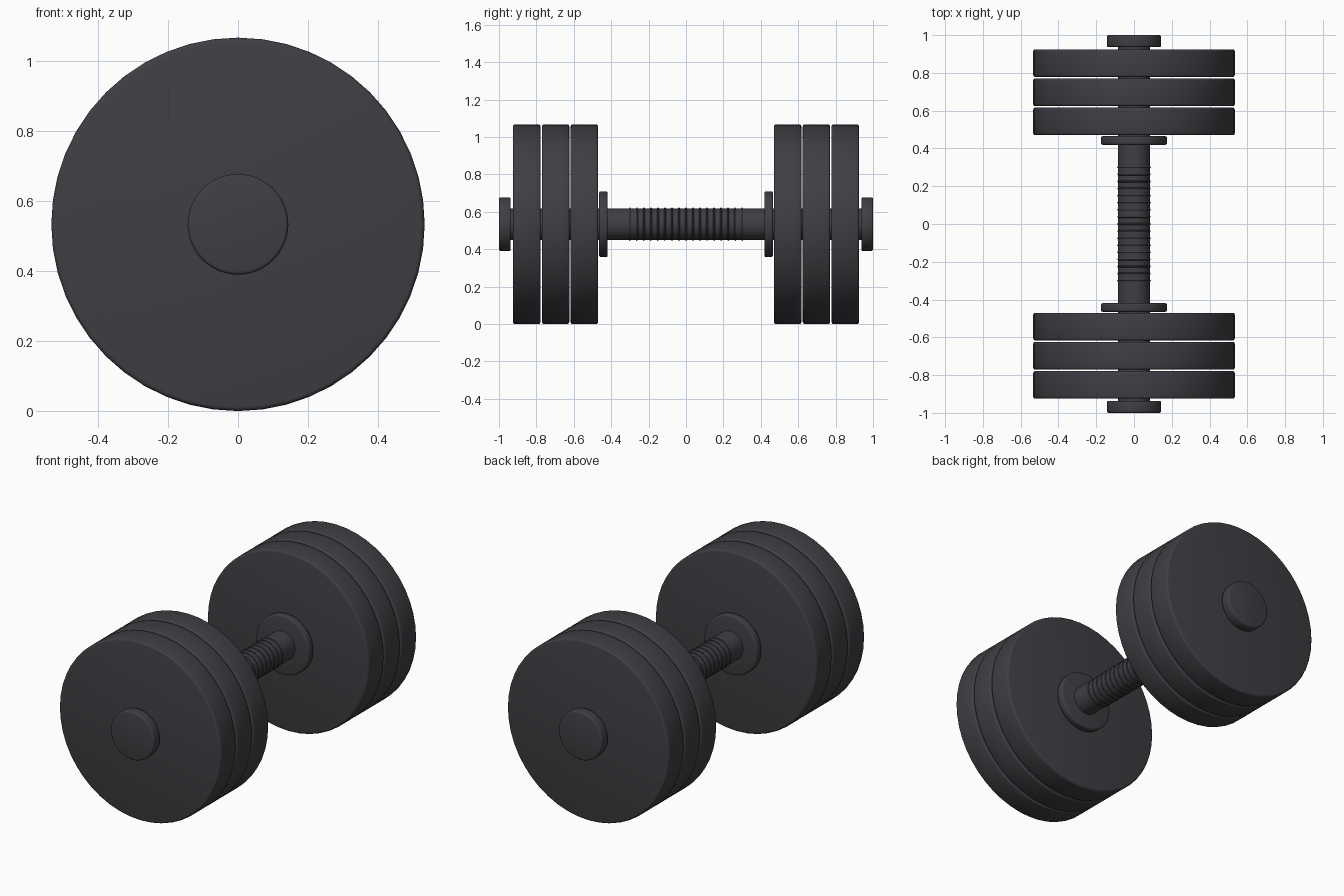
import bpy
import math

cube = bpy.data.objects.get("Cube")
if cube:
    bpy.data.objects.remove(cube, do_unlink=True)

AXIS_Z = 0.534   # height of the bar's centre line
SIDES = 48

black = bpy.data.materials.new("charcoal_black")
black.use_nodes = True
black.diffuse_color = (0.05, 0.049, 0.057, 1)
black.node_tree.nodes["Principled BSDF"].inputs["Base Color"].default_value = (0.05, 0.049, 0.057, 1)


def finish(obj, name):
    obj.name = name
    obj.data.materials.append(black)
    bpy.ops.object.shade_smooth_by_angle(angle=math.radians(35))
    return obj


def disc(name, radius, y0, y1, bevel=0.0):
    """Round part lying along y from y0 to y1, with rounded rims."""
    bpy.ops.mesh.primitive_cylinder_add(
        vertices=SIDES, radius=radius, depth=abs(y1 - y0),
        location=(0, (y0 + y1) / 2, AXIS_Z), rotation=(math.pi / 2, 0, 0))
    obj = bpy.context.object
    if bevel:
        mod = obj.modifiers.new("rounded_rim", "BEVEL")
        mod.width = bevel
        mod.segments = 3
        mod.limit_method = "ANGLE"
        mod.angle_limit = math.radians(40)
        bpy.ops.object.modifier_apply(modifier=mod.name)
    return finish(obj, name)


# Bar running through everything
disc("bar", 0.085, -0.96, 0.96)

# Raised grip rings around the middle of the bar
for i in range(17):
    bpy.ops.mesh.primitive_torus_add(
        major_radius=0.084, minor_radius=0.005, major_segments=SIDES, minor_segments=8,
        location=(0, (i - 8) * 0.0375, AXIS_Z), rotation=(math.pi / 2, 0, 0))
    finish(bpy.context.object, f"grip_ring_{i + 1}")

# Matching weights, collar and end cap on both ends
for side, s in (("front", -1), ("back", 1)):
    disc(f"{side}_collar", 0.176, s * 0.419, s * 0.465, 0.01)
    for n in range(3):
        start = 0.47 + n * 0.154
        disc(f"{side}_weight_{n + 1}", AXIS_Z, s * start, s * (start + 0.147), 0.012)
    disc(f"{side}_end_cap", 0.144, s * 0.937, s, 0.01)
